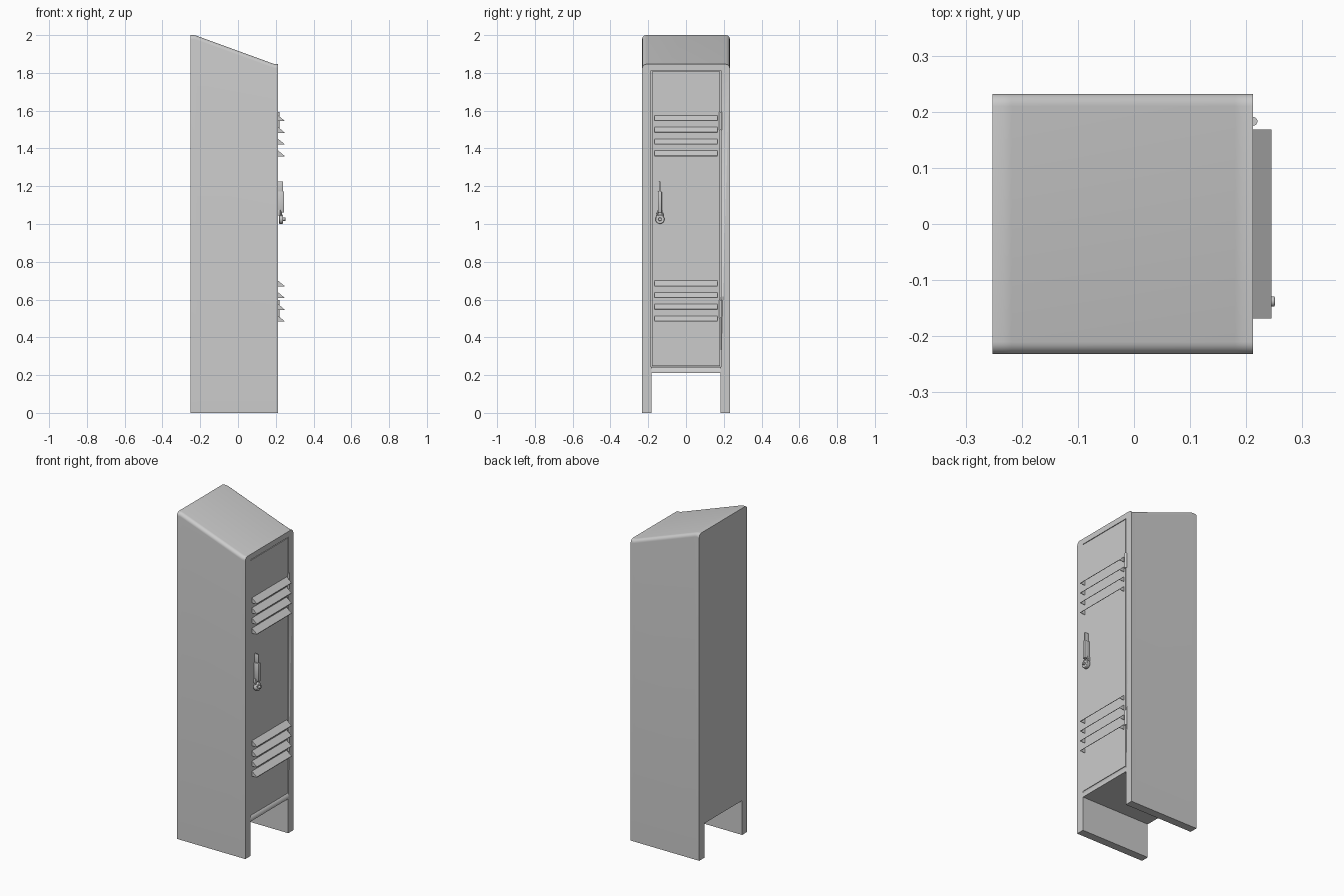
import bpy, bmesh, math

if "Cube" in bpy.data.objects:
    bpy.data.objects.remove(bpy.data.objects["Cube"])

BACK, FRONT = -0.252, 0.212      # locker depth; the door faces +x
HALF = 0.232                     # half width
LEG = 0.183                      # inner face of the legs
RAISE = 0.21                     # height of the open base


def finish(name, bm, smooth=True):
    bmesh.ops.recalc_face_normals(bm, faces=bm.faces)
    me = bpy.data.meshes.new(name)
    bm.to_mesh(me)
    bm.free()
    ob = bpy.data.objects.new(name, me)
    bpy.context.collection.objects.link(ob)
    if smooth:
        bpy.ops.object.select_all(action='DESELECT')
        ob.select_set(True)
        bpy.context.view_layer.objects.active = ob
        bpy.ops.object.shade_smooth_by_angle(angle=math.radians(35))
    return ob


def box(name, x, y, z, bevel=0.0):
    bm = bmesh.new()
    bmesh.ops.create_cube(bm, size=1)
    for v in bm.verts:
        for i, (a, b) in enumerate((x, y, z)):
            v.co[i] = a if v.co[i] < 0 else b
    if bevel:
        bmesh.ops.bevel(bm, geom=bm.edges[:], offset=bevel, segments=2,
                        profile=0.5, affect='EDGES')
    return finish(name, bm)


def cylinder(name, center, radius, depth, axis='Z', sides=20, bevel=0.0):
    bpy.ops.mesh.primitive_cylinder_add(
        vertices=sides, radius=radius, depth=depth, location=center,
        rotation=(0, math.pi / 2, 0) if axis == 'X' else (0, 0, 0))
    ob = bpy.context.object
    ob.name = name
    if bevel:
        m = ob.modifiers.new("rim", 'BEVEL')
        m.width, m.segments = bevel, 2
    bpy.ops.object.shade_smooth_by_angle(angle=math.radians(35))
    return ob


# Body: arch-shaped section with rounded shoulders, swept along x under a sloping roof
def section(top, r=0.022):
    pts = [(LEG, RAISE), (LEG, 0), (HALF, 0)]
    for i in range(7):
        a = math.pi / 2 * i / 6
        pts.append((HALF - r + r * math.cos(a), top - r + r * math.sin(a)))
    return pts + [(-y, z) for y, z in reversed(pts)]


bm = bmesh.new()
rings = []
for x, top in ((BACK, 2.0), (-0.232, 2.0), (-0.218, 1.996),
               (0.18, 1.851), (0.192, 1.847), (FRONT, 1.846)):
    rings.append([bm.verts.new((x, y, z)) for y, z in section(top)])
n = len(rings[0])
for a, b in zip(rings, rings[1:]):
    for i in range(n):
        j = (i + 1) % n
        bm.faces.new((a[i], a[j], b[j], b[i]))
bm.faces.new(rings[0])
bm.faces.new(rings[-1])
body = finish("locker_body", bm)

# Door opening cut into the front, then the door set flush inside it
cutter = box("door_opening_cutter", (FRONT - 0.015, FRONT + 0.05),
             (-0.184, 0.184), (0.244, 1.812))
cutter.hide_render = True
cutter.hide_set(True)
cut = body.modifiers.new("door_opening", 'BOOLEAN')
cut.operation, cut.object, cut.solver = 'DIFFERENCE', cutter, 'EXACT'
box("door", (FRONT - 0.016, FRONT), (-0.181, 0.181), (0.247, 1.808))


# Louvers: thin hoods, open underneath
def louver(name, z_top):
    bm = bmesh.new()
    w, x0, x1, z0 = 0.168, FRONT - 0.001, 0.245, z_top - 0.032
    l, r = [[bm.verts.new(p) for p in
             ((x0, y, z_top), (x1, y, z0 + 0.004), (x1, y, z0), (x0, y, z0))]
            for y in (-w, w)]
    bm.faces.new((l[0], l[1], r[1], r[0]))
    bm.faces.new((l[1], l[2], r[2], r[1]))
    bm.faces.new(l)
    bm.faces.new(r[::-1])
    ob = finish(name, bm, smooth=False)
    m = ob.modifiers.new("sheet", 'SOLIDIFY')
    m.thickness, m.offset = 0.002, -1


for group, start in (("upper", 1.576), ("lower", 0.701)):
    for i in range(4):
        louver(f"{group}_louver_{i + 1}", start - i * 0.062)

# Hinge barrels
for label, z in (("upper", 1.545), ("lower", 0.55)):
    cylinder(f"{label}_hinge", (FRONT, 0.183, z), 0.008, 0.094)

# Latch handle: thin upper blade, thicker grip, mounting foot
HY = -0.138
box("latch_blade", (0.21, 0.238), (HY - 0.004, HY + 0.004), (1.16, 1.224), 0.001)
box("latch_grip", (0.21, 0.244), (HY - 0.010, HY + 0.010), (1.06, 1.172), 0.003)
box("latch_foot", (0.21, 0.224), (HY - 0.013, HY + 0.013), (1.045, 1.075), 0.002)

# Padlock: shackle loop, round case and dial
bpy.ops.mesh.primitive_torus_add(
    location=(0.228, HY, 1.050), rotation=(0, math.pi / 2, 0),
    major_radius=0.015, minor_radius=0.004, major_segments=24, minor_segments=8)
bpy.context.object.name = "padlock_shackle"
bpy.ops.object.shade_smooth_by_angle(angle=math.radians(60))
cylinder("padlock_case", (0.228, HY, 1.025), 0.024, 0.022, 'X', 28, 0.003)
cylinder("padlock_dial", (0.242, HY, 1.025), 0.009, 0.018, 'X', 16, 0.002)
